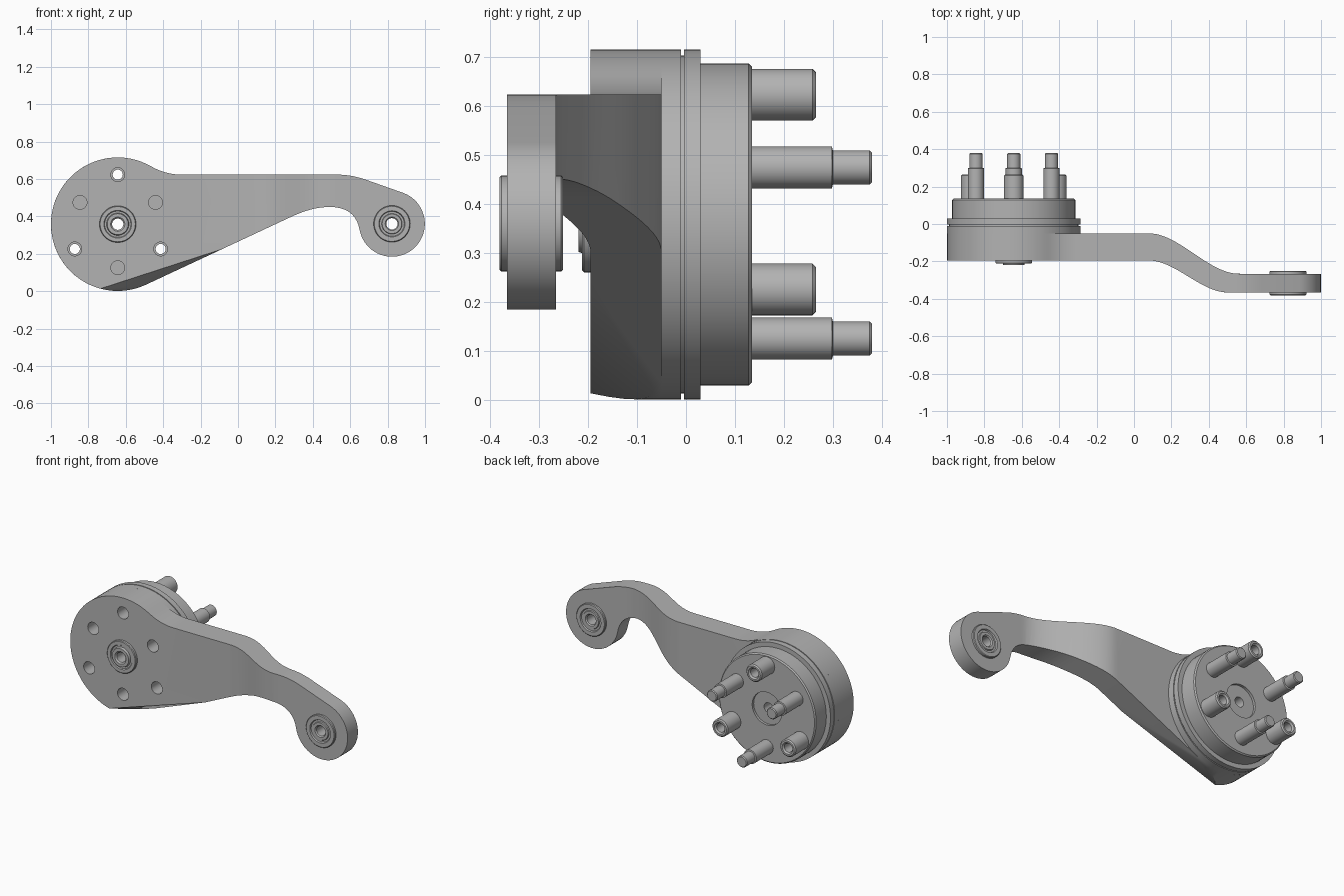
import bpy, bmesh
from math import radians, cos, sin, pi
from mathutils import Vector, Matrix

cube = bpy.data.objects.get("Cube")
if cube:
    bpy.data.objects.remove(cube, do_unlink=True)

metal = bpy.data.materials.new("satin grey metal")
metal.use_nodes = True
GREY = (0.45, 0.45, 0.45, 1)
metal.diffuse_color = GREY
metal.node_tree.nodes["Principled BSDF"].inputs["Base Color"].default_value = GREY

HUB, HUB_R = (-0.643, 0.358), 0.357
EYE, EYE_R = (0.823, 0.36), 0.176
FRONT, BACK = -0.195, -0.05


def make(name, bm):
    bmesh.ops.recalc_face_normals(bm, faces=bm.faces)
    mesh = bpy.data.meshes.new(name)
    bm.to_mesh(mesh)
    bm.free()
    mesh.materials.append(metal)
    ob = bpy.data.objects.new(name, mesh)
    bpy.context.collection.objects.link(ob)
    return ob


def lathe(name, centre, profile, steps=48):
    """Spin a closed (radius, y) profile about an axis along y."""
    bm = bmesh.new()
    vs = [bm.verts.new((r, y, 0)) for r, y in profile]
    es = [bm.edges.new((a, b)) for a, b in zip(vs, vs[1:] + vs[:1])]
    bmesh.ops.spin(bm, geom=vs + es, cent=(0, 0, 0), axis=(0, 1, 0),
                   angle=2 * pi, steps=steps)
    bmesh.ops.remove_doubles(bm, verts=bm.verts, dist=1e-4)
    bmesh.ops.translate(bm, verts=bm.verts, vec=(centre[0], 0, centre[1]))
    return make(name, bm)


def cut(ob, cutter):
    mod = ob.modifiers.new("cut", 'BOOLEAN')
    mod.operation, mod.solver, mod.object = 'DIFFERENCE', 'EXACT', cutter
    bpy.context.view_layer.objects.active = ob
    bpy.ops.object.modifier_apply(modifier=mod.name)
    bpy.data.objects.remove(cutter, do_unlink=True)


def drill(ob, centre, radius):
    bm = bmesh.new()
    place = Matrix.Translation((centre[0], 0, centre[1])) @ Matrix.Rotation(pi / 2, 4, 'X')
    bmesh.ops.create_cone(bm, cap_ends=True, segments=32, radius1=radius,
                          radius2=radius, depth=2, matrix=place)
    cut(ob, make("drill", bm))


def polar(centre, radius, degrees):
    a = radians(degrees)
    return (centre[0] + radius * cos(a), centre[1] + radius * sin(a))


def arc(centre, radius, start, end, n):
    return [polar(centre, radius, start + (end - start) * i / n) for i in range(n + 1)]


def bend(a, b, c, n=10):
    a, b, c = Vector(a), Vector(b), Vector(c)
    return [tuple(a * (1 - t) ** 2 + b * 2 * t * (1 - t) + c * t * t)
            for t in (i / n for i in range(n + 1))]


def ease(x, lo, hi, a, b):
    t = min(max((x - lo) / (hi - lo), 0), 1)
    return a + (b - a) * t * t * (3 - 2 * t)


# Arm: one outline around hub and eye, extruded, then offset forward along x
hub_arc = arc(HUB, HUB_R, 60, 294.8, 48)
eye_arc = arc(EYE, EYE_R, -170, 70, 40)
outline = (hub_arc
           + bend((0.29, 0.40), (0.398, 0.45), (0.49, 0.45))
           + bend((0.49, 0.45), (0.627, 0.45), eye_arc[0])[1:-1]
           + eye_arc
           + bend((0.68, 0.597), (0.605, 0.623), (0.53, 0.623))
           + bend((-0.30, 0.623), (-0.388, 0.623), hub_arc[0])[:-1])
bm = bmesh.new()
face = bm.faces.new([bm.verts.new((x, 0, z)) for x, z in outline])
extruded = bmesh.ops.extrude_face_region(bm, geom=[face])["geom"]
bmesh.ops.translate(bm, verts=[g for g in extruded if isinstance(g, bmesh.types.BMVert)],
                    vec=(0, 1, 0))
for i in range(22):
    bmesh.ops.bisect_plane(bm, geom=bm.verts[:] + bm.edges[:] + bm.faces[:],
                           plane_co=(0.07 + i * 0.0237, 0, 0), plane_no=(1, 0, 0))
for v in bm.verts:
    if v.co.y < 0.5:
        v.co.y = ease(v.co.x, 0.08, 0.50, FRONT, -0.366)
    else:
        v.co.y = ease(v.co.x, 0.08, 0.56, BACK, -0.266)
arm = make("arm", bm)

# Slanted relief under the front of the hub
bm = bmesh.new()
bmesh.ops.create_cube(bm, size=1)
for v in bm.verts:
    x = -0.95 if v.co.x < 0 else 0.04
    y = -0.3 if v.co.y < 0 else 0.0
    top = 0.012 + 0.325 * (x + 0.74) - 0.48 * (y - FRONT)
    v.co = (x, y, top if v.co.z > 0 else -1)
cut(arm, make("relief", bm))

# Hub backing disc and stepped flange
backing = lathe("hub_backing", HUB, [(0.06, BACK), (HUB_R, BACK), (HUB_R, -0.01),
                                     (0.06, -0.01)], 72)
flange = lathe("hub_flange", HUB, [
    (0.03, -0.01), (0.345, -0.01), (0.345, -0.004), (HUB_R, -0.004), (HUB_R, 0.03),
    (0.329, 0.03), (0.329, 0.128), (0.322, 0.135), (0.10, 0.135), (0.10, 0.12),
    (0.03, 0.12)], 72)

# Bolt pattern: three hollow dowels and three stepped pins
for i in range(3):
    dowel = polar(HUB, 0.265, 90 + 120 * i)
    pin = polar(HUB, 0.233, 30 + 120 * i)
    for spot in (dowel, pin):
        drill(arm, spot, 0.037)
        drill(backing, spot, 0.037)
    drill(flange, dowel, 0.027)
    lathe(f"dowel_{i + 1}", dowel, [
        (0.027, 0.13), (0.053, 0.13), (0.053, 0.258), (0.046, 0.265),
        (0.035, 0.265), (0.027, 0.255)], 32)
    lathe(f"pin_{i + 1}", pin, [
        (0, 0.13), (0.043, 0.13), (0.043, 0.298), (0.035, 0.30),
        (0.035, 0.375), (0.03, 0.38), (0, 0.38)], 32)

# Hub bushing
drill(arm, HUB, 0.06)
lathe("hub_bushing", HUB, [
    (0.03, -0.212), (0.038, -0.22), (0.056, -0.22), (0.06, -0.206), (0.07, -0.206),
    (0.074, -0.212), (0.094, -0.212), (0.098, -0.208), (0.098, FRONT),
    (0.06, FRONT), (0.06, -0.01), (0.03, -0.01)])

# Eye bushing, with a collar on both faces
drill(arm, EYE, 0.069)
half = [(0.03, 0.056), (0.036, 0.063), (0.052, 0.063), (0.055, 0.057), (0.066, 0.057),
        (0.07, 0.065), (0.094, 0.065), (0.098, 0.061), (0.098, 0.05), (0.069, 0.05)]
lathe("eye_bushing", EYE, [(r, -0.316 - y) for r, y in half]
      + [(r, -0.316 + y) for r, y in reversed(half)])

# Smooth round surfaces, keep machined edges crisp
bpy.ops.object.select_all(action='DESELECT')
for ob in bpy.context.collection.objects:
    if ob.type == 'MESH' and metal.name in ob.data.materials:
        ob.select_set(True)
        bpy.context.view_layer.objects.active = ob
bpy.ops.object.shade_smooth_by_angle(angle=radians(30))
